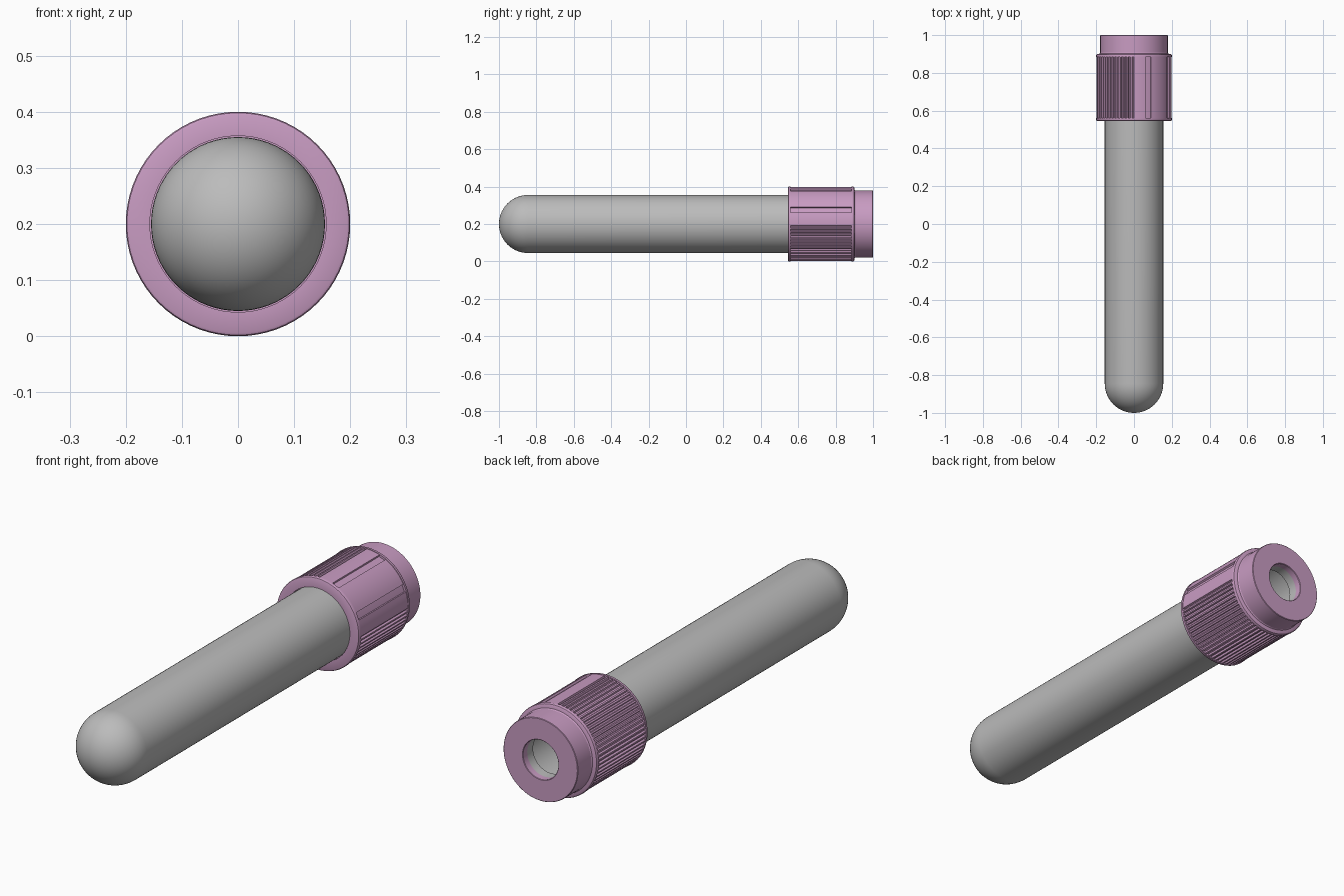
import bpy
import bmesh
from math import sin, cos, pi, radians

cube = bpy.data.objects.get("Cube")
if cube:
    bpy.data.objects.remove(cube, do_unlink=True)

AXIS_Z = 0.2


def material(name, rgb):
    mat = bpy.data.materials.new(name)
    mat.use_nodes = True
    colour = (*rgb, 1.0)
    mat.diffuse_color = colour
    mat.node_tree.nodes["Principled BSDF"].inputs["Base Color"].default_value = colour
    return mat


def finish(bm, name, mat):
    bmesh.ops.remove_doubles(bm, verts=bm.verts, dist=1e-5)
    bmesh.ops.recalc_face_normals(bm, faces=bm.faces)
    mesh = bpy.data.meshes.new(name)
    bm.to_mesh(mesh)
    bm.free()
    mesh.materials.append(mat)
    obj = bpy.data.objects.new(name, mesh)
    bpy.context.collection.objects.link(obj)
    bpy.ops.object.select_all(action="DESELECT")
    obj.select_set(True)
    bpy.context.view_layer.objects.active = obj
    bpy.ops.object.shade_smooth_by_angle(angle=radians(30))
    return obj


def ring(bm, points, y):
    return [bm.verts.new((r * cos(a), y, AXIS_Z + r * sin(a))) for a, r in points]


def bridge(bm, first, second):
    n = len(first)
    for i in range(n):
        j = (i + 1) % n
        bm.faces.new((first[i], first[j], second[j], second[i]))


def lathe(name, profile, mat, closed=False, segments=72):
    """Spin (radius, y) points about the long axis."""
    bm = bmesh.new()
    angles = [2 * pi * i / segments for i in range(segments)]
    rings = [ring(bm, [(a, r) for a in angles], y) for r, y in profile]
    for first, second in zip(rings, rings[1:]):
        bridge(bm, first, second)
    if closed:
        bridge(bm, rings[-1], rings[0])
    bmesh.ops.dissolve_degenerate(bm, edges=bm.edges, dist=1e-6)
    return finish(bm, name, mat)


def dome(radius, centre_y, steps=14):
    return [(radius * sin(pi / 2 * i / steps), centre_y - radius * cos(pi / 2 * i / steps))
            for i in range(steps + 1)]


pink = material("mauve plastic", (0.58, 0.33, 0.54))
grey = material("tube grey", (0.50, 0.50, 0.50))

# Hollow tube with a round end and a narrow mouth
outer = dome(0.155, -0.845)
inner = dome(0.14, -0.845)
mouth = [(0.155, 0.97), (0.085, 0.97), (0.085, 0.93), (0.14, 0.93)]
lathe("tube", outer + mouth + inner[::-1], grey)

# Cap shell: front rim, core, rear rim, stepped neck and pierced end
cap_profile = [
    (0.157, 0.545), (0.194, 0.545), (0.198, 0.547), (0.2, 0.551), (0.2, 0.56),
    (0.188, 0.56), (0.188, 0.885), (0.2, 0.885), (0.2, 0.894), (0.198, 0.898),
    (0.194, 0.9), (0.182, 0.902), (0.179, 0.907), (0.179, 0.998), (0.177, 1.0),
    (0.087, 1.0), (0.085, 0.998), (0.085, 0.97), (0.157, 0.97),
]
lathe("cap", cap_profile, pink, closed=True)

# Grip sleeve: fine ribs on three quarters, broad panels on the last quarter
HIGH, LOW = 0.198, 0.19
outline = []


def band(start, end, radius, steps):
    for i in range(steps + 1):
        outline.append((radians(start + (end - start) * i / steps), radius))


for start, end, radius, steps in (
        (0, 18, HIGH, 4), (18.3, 27, LOW, 2), (27.3, 62.7, HIGH, 8),
        (63, 71.7, LOW, 2), (72, 90, HIGH, 4)):
    band(start, end, radius, steps)
RIBS = 48
pitch = 270 / RIBS
for k in range(RIBS):
    a = 90 + k * pitch
    band(a + 0.1 * pitch, a + 0.45 * pitch, LOW, 1)
    band(a + 0.6 * pitch, a + 0.95 * pitch, HIGH, 1)

bm = bmesh.new()
bridge(bm, ring(bm, outline, 0.558), ring(bm, outline, 0.887))
finish(bm, "grip_ribs", pink)
